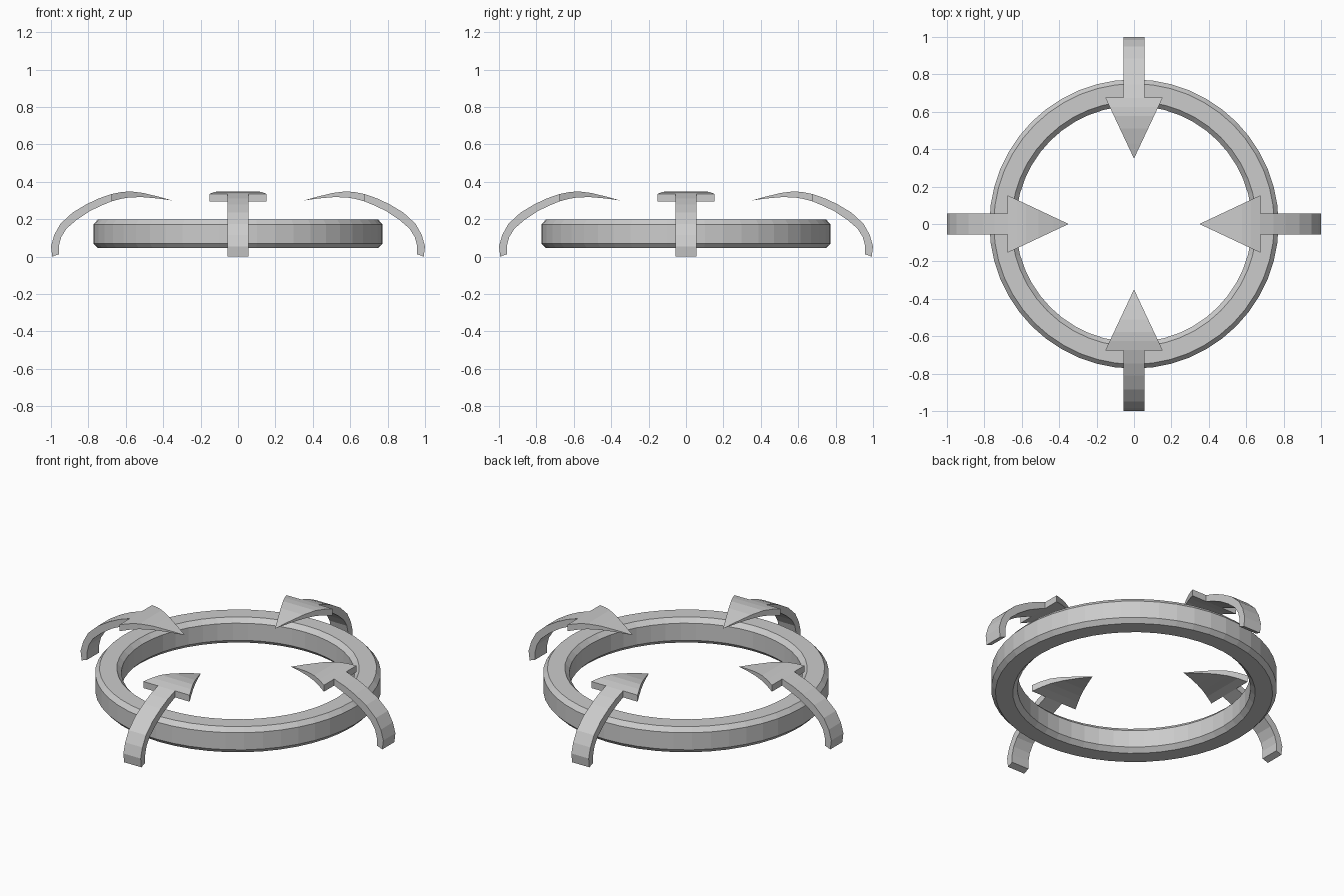
import bpy, bmesh
from math import cos, sin, pi
from mathutils import Matrix

if "Cube" in bpy.data.objects:
    bpy.data.objects.remove(bpy.data.objects["Cube"])


def finish(name, bm):
    bmesh.ops.recalc_face_normals(bm, faces=bm.faces)
    me = bpy.data.meshes.new(name)
    bm.to_mesh(me)
    bm.free()
    ob = bpy.data.objects.new(name, me)
    bpy.context.collection.objects.link(ob)
    return ob


def loft(bm, rings, closed=False):
    # Bridge successive rings of equal vertex count
    rows = [[bm.verts.new(p) for p in r] for r in rings]
    pairs = list(zip(rows, rows[1:]))
    if closed:
        pairs.append((rows[-1], rows[0]))
    for a, b in pairs:
        n = len(a)
        for i in range(n):
            j = (i + 1) % n
            bm.faces.new((a[i], a[j], b[j], b[i]))
    return rows


# Chamfered ring: lathe an octagonal section
SIDES = 48
section = [(.773, .07), (.773, .172), (.75, .198), (.656, .198),
           (.631, .172), (.631, .07), (.656, .045), (.75, .045)]
bm = bmesh.new()
loft(bm, [[(r * cos(2 * pi * k / SIDES), r * sin(2 * pi * k / SIDES), z)
           for r, z in section] for k in range(SIDES)], closed=True)
finish("ring", bm)

# Arrow side profile: (outer x, outer z, inner x, inner z)
shaft = [(.993, 0, .957, .013), (1.0, .055, .957, .06), (.983, .115, .945, .105),
         (.95, .175, .917, .15), (.885, .235, .862, .197), (.81, .28, .795, .242),
         (.745, .311, .735, .271), (.675, .335, .675, .296)]
# Arrow head profile: (x, top z, bottom z)
head = [(.675, .335, .296), (.625, .345, .309), (.577, .349, .317),
        (.51, .341, .318), (.43, .322, .311), (.35, .301, .300)]


def arrow(name, angle):
    bm = bmesh.new()
    w = .057
    rows = loft(bm, [[(xo, -w, zo), (xo, w, zo), (xi, w, zi), (xi, -w, zi)]
                     for xo, zo, xi, zi in shaft])
    bm.faces.new(rows[0])
    rings = []
    for x, t, b in head:
        h = .153 * (x - .35) / .325
        rings.append([(x, -h, t), (x, h, t), (x, h, b), (x, -h, b)])
    rows = loft(bm, rings)
    bm.faces.new(rows[0])
    # Close the pointed tip and tidy its collapsed edges
    bmesh.ops.remove_doubles(bm, verts=rows[-1], dist=.002)
    bmesh.ops.transform(bm, matrix=Matrix.Rotation(angle, 4, 'Z'), verts=bm.verts)
    finish(name, bm)


# Four arrows curling over the ring toward the centre
for k, side in enumerate(("right", "back", "left", "front")):
    arrow(side + "_arrow", k * pi / 2)
